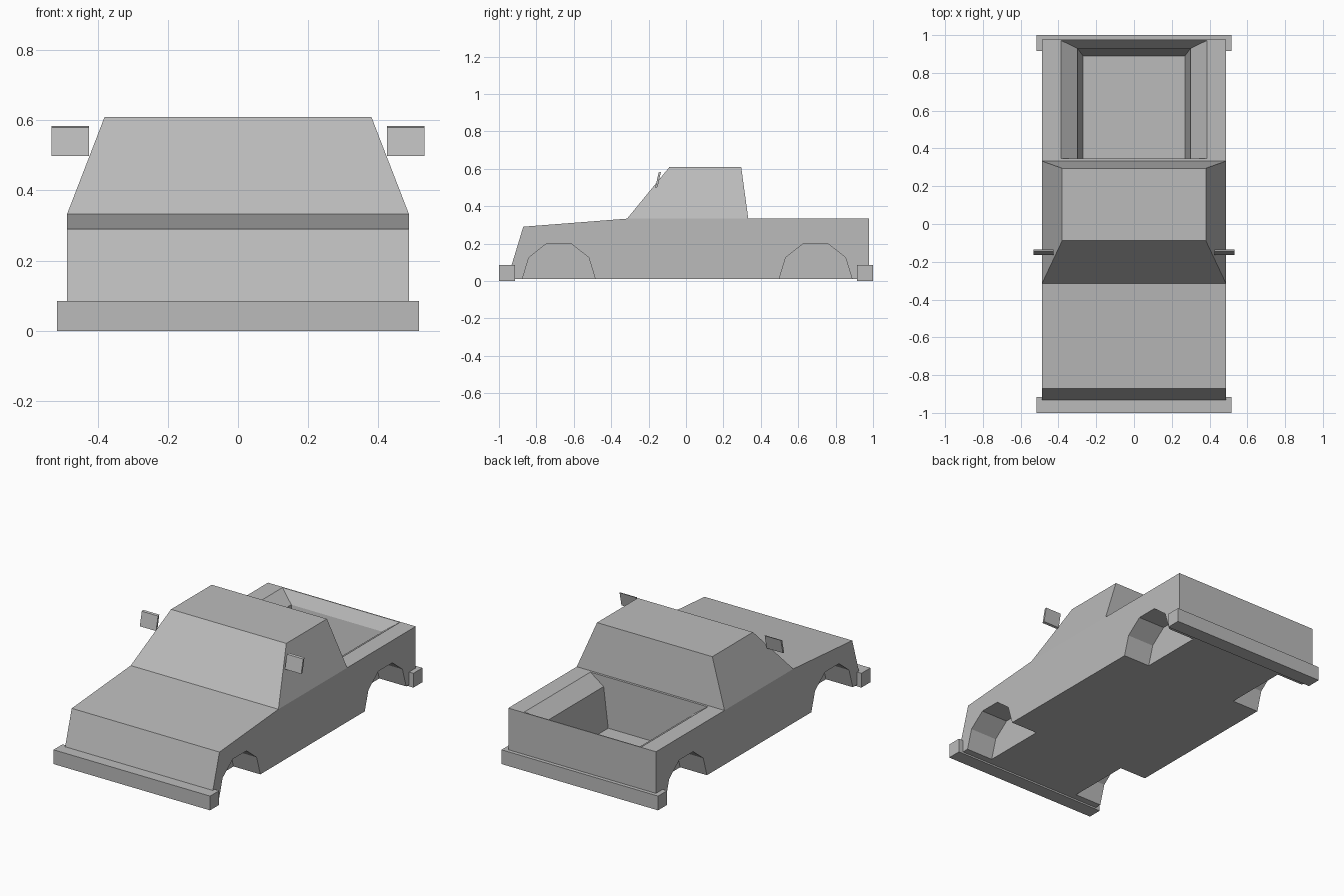
import bpy
import bmesh

cube = bpy.data.objects.get("Cube")
if cube:
    bpy.data.objects.remove(cube, do_unlink=True)

# Single paint colour
paint = bpy.data.materials.new("plain_grey")
paint.use_nodes = True
colour = (0.5, 0.5, 0.5, 1)
paint.diffuse_color = colour
paint.node_tree.nodes["Principled BSDF"].inputs["Base Color"].default_value = colour


def loft(name, rings, cap_start=True, cap_end=True):
    """Join equal-length rings of points into a flat-faced shell."""
    bm = bmesh.new()
    loops = [[bm.verts.new(p) for p in ring] for ring in rings]
    for a, b in zip(loops, loops[1:]):
        for i in range(len(a)):
            j = (i + 1) % len(a)
            bm.faces.new((a[i], a[j], b[j], b[i]))
    if cap_start:
        bm.faces.new(loops[0][::-1])
    if cap_end:
        bm.faces.new(loops[-1])
    bmesh.ops.recalc_face_normals(bm, faces=bm.faces)
    mesh = bpy.data.meshes.new(name)
    bm.to_mesh(mesh)
    bm.free()
    mesh.materials.append(paint)
    obj = bpy.data.objects.new(name, mesh)
    bpy.context.collection.objects.link(obj)
    return obj


def extrude_x(name, profile, x0, x1):
    return loft(name, [[(x, y, z) for y, z in profile] for x in (x0, x1)])


def rect(half_x, y0, y1, z):
    return [(-half_x, y0, z), (half_x, y0, z), (half_x, y1, z), (-half_x, y1, z)]


def carve(obj, cutter):
    mod = obj.modifiers.new("cut", "BOOLEAN")
    mod.operation = "DIFFERENCE"
    mod.solver = "EXACT"
    mod.object = cutter
    bpy.context.view_layer.objects.active = obj
    bpy.ops.object.modifier_apply(modifier=mod.name)
    bpy.data.objects.remove(cutter, do_unlink=True)


# Lower body: side profile from nose to tailgate
SILL, BELT = 0.01, 0.333
body = extrude_x("body", [(-0.955, SILL), (-0.87, 0.29), (-0.315, BELT),
                          (0.978, BELT), (0.978, SILL)], -0.487, 0.487)

# Wheel arches, with the same faceted outline at each corner
arch = [(-0.2, -0.04), (-0.195, SILL), (-0.16, 0.125), (-0.065, 0.2),
        (0.065, 0.2), (0.16, 0.125), (0.195, SILL), (0.2, -0.04)]
for centre in (-0.68, 0.693):
    for side in (-1, 1):
        outline = [(centre + y, z) for y, z in arch]
        carve(body, extrude_x("arch_cutter", outline, side * 0.31, side * 0.6))

# Open cargo bed with a sloped lip and nearly upright walls
carve(body, loft("bed_cutter", [
    rect(0.27, 0.347, 0.89, 0.03),
    rect(0.30, 0.347, 0.93, 0.27),
    rect(0.387, 0.347, 0.972, BELT),
    rect(0.387, 0.347, 0.972, 0.4)]))

# Tapered cab
loft("cab", [rect(0.487, -0.315, 0.333, BELT), rect(0.38, -0.088, 0.295, 0.61)],
     cap_start=False)

# Bumpers
for name, y0, y1 in (("front_bumper", -1, -0.915), ("rear_bumper", 0.915, 1)):
    loft(name, [rect(0.516, y0, y1, 0), rect(0.516, y0, y1, 0.085)])

# Leaning side mirrors
blade = [(-0.165, 0.498), (-0.152, 0.502), (-0.134, 0.584), (-0.146, 0.58)]
for name, side in (("left_mirror", 1), ("right_mirror", -1)):
    extrude_x(name, blade, side * 0.425, side * 0.532)
